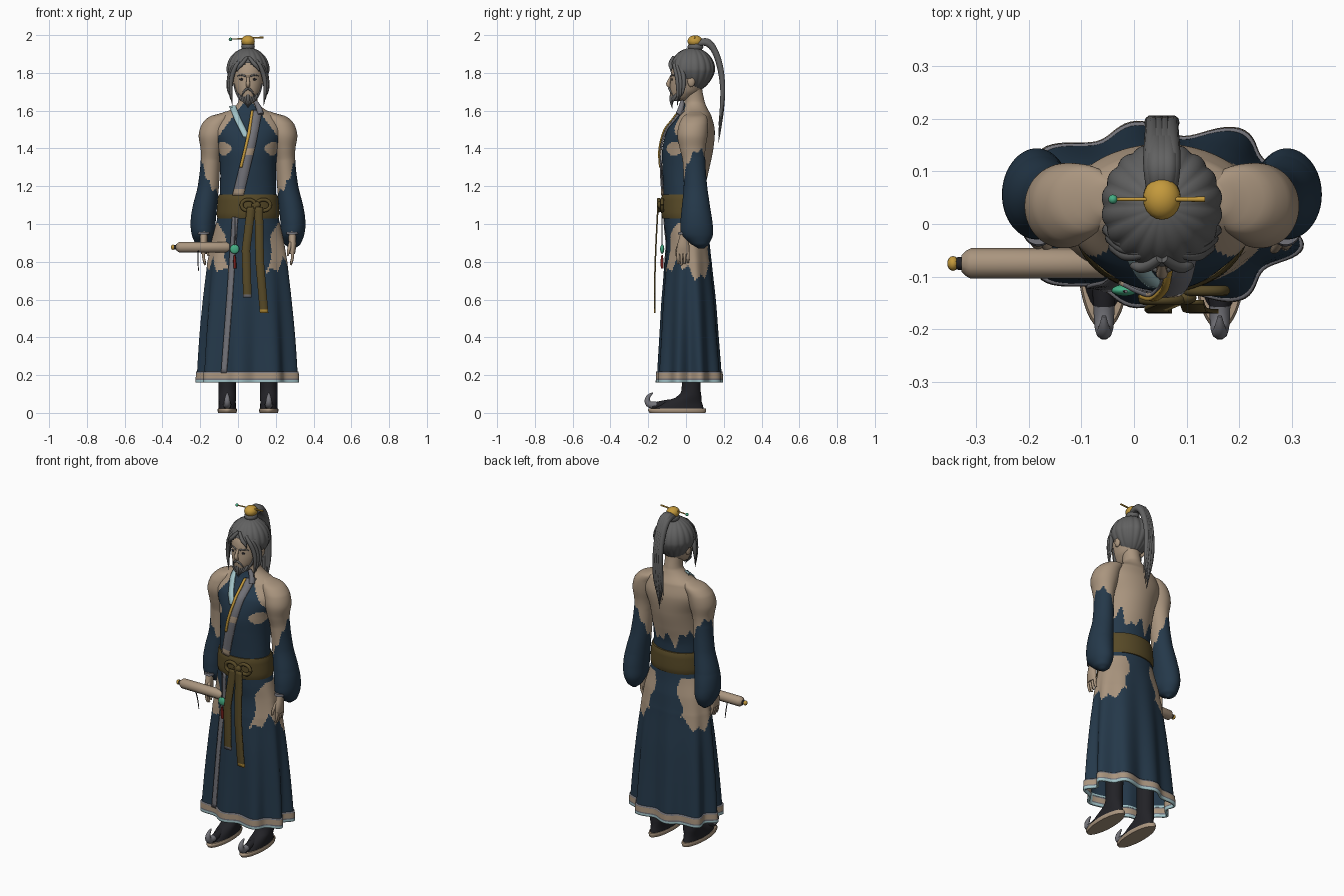
import bpy, bmesh
from math import sin, cos, pi, acos, atan2, radians
from mathutils import Vector, Matrix

if "Cube" in bpy.data.objects:
    bpy.data.objects.remove(bpy.data.objects["Cube"])

CX = 0.053  # body centre line
COLOURS = {"skin": (.40, .30, .21), "navy": (.018, .040, .068), "hair grey": (.12, .12, .12),
           "belt brown": (.095, .067, .02), "gold": (.55, .32, .045), "pale blue": (.36, .55, .58),
           "jade": (.06, .42, .23), "black": (.016, .016, .02), "red": (.18, .012, .01),
           "trim grey": (.17, .17, .19)}
MATS = {}
for key, rgb in COLOURS.items():
    m = bpy.data.materials.new(key)
    m.use_nodes = True
    m.diffuse_color = (*rgb, 1)
    m.node_tree.nodes["Principled BSDF"].inputs["Base Color"].default_value = (*rgb, 1)
    MATS[key] = m


def finish(name, bm, rule):
    """Turn a bmesh into an object; rule is a colour name or a function of the face centre."""
    bmesh.ops.recalc_face_normals(bm, faces=bm.faces)
    me = bpy.data.meshes.new(name)
    used = []
    for f in bm.faces:
        key = rule if isinstance(rule, str) else rule(f.calc_center_median())
        if key not in used:
            used.append(key)
            me.materials.append(MATS[key])
        f.material_index = used.index(key)
    bm.to_mesh(me)
    bm.free()
    ob = bpy.data.objects.new(name, me)
    bpy.context.collection.objects.link(ob)
    return ob


def thicken(ob, amount, offset):
    sol = ob.modifiers.new("thickness", 'SOLIDIFY')
    sol.thickness, sol.offset = amount, offset


def sample(secs, z):
    """Smoothly interpolate sections (z, cx, cy, rx, ry) listed from top to bottom."""
    z = min(max(z, secs[-1][0]), secs[0][0])
    i = next(k for k in range(len(secs) - 1) if z >= secs[k + 1][0])
    p, q = secs[i], secs[i + 1]
    o, r = secs[max(i - 1, 0)], secs[min(i + 2, len(secs) - 1)]
    u = (p[0] - z) / (p[0] - q[0])
    return [b + .5 * u * (c - a + u * (2 * a - 5 * b + 4 * c - d + u * (3 * (b - c) + d - a)))
            for a, b, c, d in zip(o[1:], p[1:], q[1:], r[1:])]


def pleat(z, a, fold):
    """Radius factor of the cloth folds, growing towards the hem."""
    a = atan2(sin(a), cos(a))
    return 1 + fold * min(max((1 - z) / .8, 0), 1) * (cos(9 * (abs(a) - radians(100))) - .5 * cos(4 * a))


def surf(secs, z, a, fold=0, grow=0):
    cx, cy, rx, ry = sample(secs, z)
    f = pleat(z, a, fold)
    return Vector((cx + (rx + grow) * f * cos(a), cy + (ry + grow) * f * sin(a), z))


def front_y(secs, x, z, fold=0):
    cx, cy, rx, ry = sample(secs, z)
    a = -pi / 2
    for _ in range(6):
        a = -acos(min(max((x - cx) / rx / pleat(z, a, fold), -.98), .98))
    return surf(secs, z, a, fold).y


def loft(name, secs, rule, nz=40, n=48, top=None, bottom=None, fold=0, grow=0, cap=True):
    bm = bmesh.new()
    top = secs[0][0] if top is None else top
    bottom = secs[-1][0] if bottom is None else bottom
    rings = [[bm.verts.new(surf(secs, top + (bottom - top) * j / nz, 2 * pi * i / n, fold, grow))
              for i in range(n)] for j in range(nz + 1)]
    for a, b in zip(rings, rings[1:]):
        for i in range(n):
            bm.faces.new((a[i], a[i - 1], b[i - 1], b[i]))
    if cap:
        bm.faces.new(rings[0])
        bm.faces.new(rings[-1])
    return finish(name, bm, rule)


def ball(name, loc, scale, rule, seg=20):
    bm = bmesh.new()
    bmesh.ops.create_uvsphere(bm, u_segments=seg, v_segments=seg // 2, radius=1,
                              matrix=Matrix.Translation(loc) @ Matrix.Diagonal((*scale, 1)))
    return finish(name, bm, rule)


def tube(name, pts, radii, colour, kind='NURBS'):
    cu = bpy.data.curves.new(name, 'CURVE')
    cu.dimensions, cu.use_fill_caps = '3D', True
    cu.bevel_depth, cu.bevel_resolution, cu.resolution_u = 1, 3, 6
    sp = cu.splines.new(kind)
    sp.points.add(len(pts) - 1)
    for p, co, r in zip(sp.points, pts, radii):
        p.co, p.radius = (*co, 1), max(r, .0008)
    if kind == 'NURBS':
        sp.order_u, sp.use_endpoint_u = 3, True
    cu.materials.append(MATS[colour])
    ob = bpy.data.objects.new(name, cu)
    bpy.context.collection.objects.link(ob)
    bpy.ops.object.select_all(action='DESELECT')
    ob.select_set(True)
    bpy.context.view_layer.objects.active = ob
    bpy.ops.object.convert(target='MESH')


def ribbon(name, path, width, depth, rule, n=30):
    """Flat strip through (x, z) points; depth(x, z) gives its y."""
    bm = bmesh.new()
    rows = []
    for k in range(n + 1):
        t = k / n * (len(path) - 1)
        i = min(int(t), len(path) - 2)
        x, z = Vector(path[i]).lerp(Vector(path[i + 1]), t - i)
        rows.append([bm.verts.new((x + w, depth(x + w, z) - .006, z))
                     for w in (-width / 2, 0, width / 2)])
    for a, b in zip(rows, rows[1:]):
        for i in range(2):
            bm.faces.new((a[i], b[i], b[i + 1], a[i + 1]))
    thicken(finish(name, bm, rule), .008, 0)


def zig(a, k):
    return abs((a * k) % 2 - 1)


# Torso: halter front, bare shoulders and back with a ragged lower edge
TORSO = [(1.72, CX, .035, .05, .05), (1.645, CX, .045, .052, .054), (1.61, CX, .048, .085, .066),
         (1.575, CX, .046, .15, .088), (1.5, CX, .027, .185, .125), (1.4, CX, .01, .158, .135),
         (1.3, CX, .0, .148, .125), (1.2, CX, -.008, .148, .112), (1.02, CX, -.005, .155, .11)]


def torso_colour(c):
    d, (cx, cy, rx, ry) = abs(c.x - CX), sample(TORSO, c.z)
    a = atan2((c.y - cy) / ry, (c.x - cx) / rx)
    if c.y > cy + .02:
        return "navy" if c.z < 1.17 + .06 * zig(a, 2.6) + .06 * zig(a + .2, 4.3) + .9 * max(d - .07, 0) else "skin"
    if ((d - .125) / .042) ** 2 + ((c.z - 1.40) / .035) ** 2 < 1 + .3 * sin(9 * a):
        return "skin"
    return "navy" if c.z < 1.635 and d < .055 + (1.6 - c.z) * .75 else "skin"


loft("torso", TORSO, torso_colour, 110, 128)

# Long pleated skirt with worn hips, hem trim and lining
SKIRT = [(1.06, CX, -.005, .158, .112), (.98, CX, .0, .175, .113), (.9, CX, .01, .195, .115),
         (.8, CX, .012, .213, .124), (.6, CX, .014, .234, .142), (.4, CX, .016, .25, .154),
         (.165, CX, .018, .26, .166)]
FOLD = .085


def skirt_colour(c):
    cx, cy, rx, ry = sample(SKIRT, c.z)
    u, v = (c.x - cx) / rx, (c.y - cy) / ry
    a = atan2(v, abs(u))
    edge = .68 + .10 * zig(a + .45, 1.1) + .05 * zig(a, 4)
    inner = (.52 + 2.2 * max(c.z - .84, 0) if v < 0 else .45) + .08 * sin(32 * c.z)
    return "skin" if abs(u) > inner and edge < c.z < 1.01 else "navy"


loft("skirt", SKIRT, skirt_colour, 100, 144, fold=FOLD, cap=False)
loft("skirt_lining", SKIRT, lambda c: "pale blue" if c.z < .22 else "navy", 20, 144,
     top=.6, fold=FOLD, grow=-.006, cap=False)
hem = loft("hem_trim", SKIRT, lambda c: "pale blue" if c.z < .175 else "skin" if .185 < c.z < .208 else "trim grey",
           8, 144, top=.218, bottom=.16, fold=FOLD, grow=.006, cap=False)
thicken(hem, .012, -1)

# Belt, bow and hanging tails
BELT = [(1.155, CX, -.006, .155, .119), (1.14, CX, -.006, .16, .125), (1.05, CX, -.005, .166, .126),
        (1.03, CX, -.005, .162, .12)]
loft("belt", BELT, "belt brown", 8, 64)
for x in (.055, .135):
    ring = [(x + .038 * cos(k * pi / 6), front_y(BELT, x, 1.1) - .012, 1.1 + .03 * sin(k * pi / 6))
            for k in range(13)]
    tube("bow_loop", ring, [.01] * 13, "belt brown")
ball("bow_knot", (.095, -.14, 1.1), (.024, .014, .02), "belt brown")
for tail, tip in (([(.07, 1.09), (.042, .86), (.05, .61)], "trim grey"),
                  ([(.11, 1.09), (.115, .8), (.138, .53)], "gold")):
    end = tail[-1][1]
    ribbon("belt_tail", tail, .045, lambda x, z: -.142 - .018 * sin(min(1.1 - z, .5) * pi),
           lambda c: tip if c.z < end + .022 else "belt brown")

# Robe edges and crossing chest bands
chest = lambda x, z: front_y(TORSO, x, z)
ribbon("robe_edge", [(-.015, 1.04), (-.045, .6), (-.075, .21)], .03,
       lambda x, z: front_y(SKIRT, x, z, FOLD), "trim grey")
ribbon("collar_right", [(-.03, 1.625), (.0, 1.55), (.045, 1.46)], .035, chest, "pale blue")
ribbon("chest_band", [(.1, 1.6), (.065, 1.42), (.0, 1.15)], .058, lambda x, z: chest(x, z) - .004,
       lambda c: "skin" if 1.36 < c.z < 1.40 or c.z < 1.18 else "trim grey")
ribbon("gold_cord", [(.075, 1.6), (.058, 1.48), (.015, 1.3)], .014,
       lambda x, z: chest(x, z) - .011, "gold")
tube("collar_left", [(.09, -.02, 1.65), (.115, -.022, 1.615), (.12, -.04, 1.58)],
     [.01, .018, .016], "trim grey")

# Arms, sleeves, hands and feet
for s, side in ((1, "left"), (-1, "right")):
    X = lambda d: CX + s * d
    ARM = [(z, X(d), cy, rx, ry) for z, d, cy, rx, ry in (
        (1.595, .1, .05, .02, .03), (1.57, .142, .047, .06, .062), (1.53, .172, .04, .072, .076),
        (1.47, .187, .034, .074, .08), (1.4, .193, .035, .058, .068), (1.34, .198, .042, .052, .06),
        (1.2, .21, .05, .056, .062), (1.08, .23, .053, .065, .076), (1.0, .238, .056, .066, .085),
        (.94, .237, .06, .06, .082), (.89, .236, .075, .04, .045), (.87, .235, .08, .015, .015))]

    def arm_colour(c):
        cx, cy, rx, ry = sample(ARM, c.z)
        o, b = s * (c.x - cx) / rx, (c.y - cy) / ry
        return "navy" if c.z < 1.265 + .09 * o + .06 * b + .03 * zig(atan2(b, o), 2.5) else "skin"

    loft(side + "_arm_and_sleeve", ARM, arm_colour, 100, 64)
    HAND = [(z, X(d), y, rx, ry) for z, d, y, rx, ry in (
        (1.0, .235, .005, .02, .025), (.93, .235, -.01, .02, .025), (.88, .236, -.015, .019, .033),
        (.84, .235, -.016, .014, .034))]
    loft(side + "_hand", HAND, "skin", 12, 20)
    loft(side + "_cuff", HAND, "trim grey", 2, 24, top=.958, bottom=.944, grow=.011)
    for k in range(4):
        y, tip = -.042 + .0175 * k, .782 + .007 * abs(k - 1)
        tube(side + "_finger", [(X(.235), y, .85), (X(.238), y, .815), (X(.226), y, tip)],
             [.009, .0085, .005], "skin")
    tube(side + "_thumb", [(X(.225), -.03, .9), (X(.215), -.052, .865), (X(.21), -.05, .83)],
         [.01, .01, .005], "skin")

    f = X(.11)
    loft(side + "_boot", [(.5, f, .03, .05, .055), (.12, f, .027, .046, .05), (.085, f, .018, .047, .064),
                          (.06, f, -.015, .045, .098), (.02, f, -.04, .046, .135)], "black", 24, 32)
    loft(side + "_sole", [(.024, f, -.045, .048, .15), (.015, f, -.048, .052, .155),
                          (0, f, -.045, .048, .148)], "skin", 4, 36)
    tube(side + "_toe", [(f, -.06, .055), (f, -.12, .045), (f, -.18, .035)], [.02, .025, .018], "black")
    tube(side + "_toe_curl", [(f, -.155, .042), (f, -.2, .035), (f, -.208, .088), (f, -.175, .105)],
         [.02, .019, .013, .004], "trim grey")

# Head and face
HEAD = [(1.91, CX, .035, .03, .035), (1.88, CX, .032, .065, .07), (1.82, CX, .018, .081, .092),
        (1.75, CX, .008, .08, .091), (1.7, CX, -.005, .066, .08), (1.665, CX, -.025, .043, .055),
        (1.65, CX, -.035, .02, .03)]
loft("head", HEAD, "skin", 30, 40)
tube("nose", [(CX, -.076, 1.785), (CX, -.092, 1.755), (CX, -.096, 1.735), (CX, -.078, 1.725)],
     [.006, .009, .013, .008], "skin")
for s in (1, -1):
    at = lambda d, z, out=0: (CX + s * d, front_y(HEAD, CX + s * d, z) - out, z)
    ball("eye", at(.033, 1.766), (.014, .004, .006), "black", 12)
    tube("eyebrow", [at(.012, 1.782), at(.035, 1.795), at(.058, 1.782)], [.005, .006, .002], "hair grey")
    tube("moustache", [at(.0, 1.717, .004), at(.022, 1.712, .004), at(.036, 1.67, .006)],
         [.006, .008, .001], "hair grey")
    tube("jaw_beard", [at(.073, 1.745), at(.06, 1.69), at(.03, 1.66)], [.004, .012, .013], "hair grey")
    ball("ear", (CX + s * .088, .028, 1.755), (.012, .02, .03), "skin")
    tube("fringe_lock", [(CX + s * .004, -.066, 1.885), (CX + s * .03, -.086, 1.85), (CX + s * .055, -.078, 1.825),
                         (CX + s * .06, -.08, 1.805)], [.008, .012, .009, .001], "hair grey")
    for k in range(3):
        e = .088 + .006 * k
        tube("side_lock", [(CX + s * .03, -.055, 1.875), (CX + s * (.06 + .01 * k), -.065 + .015 * k, 1.85),
                           (CX + s * e, -.045 + .018 * k, 1.78), (CX + s * (e + .006), -.042 + .014 * k, 1.70),
                           (CX + s * (e - .006), -.045 + .01 * k, 1.625 + .025 * k)],
             [.006, .012, .013, .009, .001], "hair grey")
for k in range(-4, 5):
    tube("beard_lock", [(CX + .011 * k, -.075 + .007 * abs(k), 1.69), (CX + .0105 * k, -.086 + .005 * abs(k), 1.66),
                        (CX + .005 * k, -.072, 1.612 + .008 * abs(k))], [.008, .011, .001], "hair grey")

# Hair cap combed in ridges towards the topknot
bm = bmesh.new()
bmesh.ops.create_uvsphere(bm, u_segments=108, v_segments=40, radius=1)
for v in bm.verts:
    r = 1 + .045 * abs(sin(9 * atan2(v.co.y, v.co.x))) - .03
    low = 1 - .2 * max(-v.co.z, 0)
    v.co = (CX + .114 * r * low * v.co.x, .034 + .119 * r * low * v.co.y, 1.815 + .118 * v.co.z)
bare = [f for f in bm.faces for c in [f.calc_center_median()]
        if c.y < .02 and c.z < (1.855 - .6 * abs(c.x - CX) if c.y < -.02 else 1.77)]
bmesh.ops.delete(bm, geom=bare, context='FACES')
finish("hair_cap", bm, "hair grey")

# Topknot, crown, hairpin and ponytail
ball("topknot", (CX, .05, 1.938), (.036, .042, .026), "hair grey")
ball("crown", (CX, .048, 1.968), (.036, .04, .031), "gold")
tube("hairpin", [(-.04, .047, 1.978), (.135, .047, 1.988)], [.003, .005], "gold", 'POLY')
ball("hairpin_bead", (-.04, .047, 1.978), (.009, .009, .009), "jade", 12)
for k in range(-3, 4):
    x, h = CX + .0055 * k, .005 * (k % 2)
    tube("ponytail_strand", [(x, .06, 1.95), (x, .1, 1.982 - 2 * h), (x, .155, 1.925), (x, .19 + h, 1.79),
                             (CX + .008 * k, .198 - h, 1.62), (CX + .007 * k, .172, 1.43 + .03 * abs(k))],
         [.012, .02, .018, .014, .012, .001], "hair grey")

# Scroll case at the hip with pendant and tassel
tube("scroll_case", [(x, -.075, .877) for x in (-.328, -.318, -.31, -.06, -.045)],
     [.016, .025, .029, .029, .022], "skin", 'POLY')
tube("scroll_neck", [(-.342, -.075, .877), (-.326, -.075, .877)], [.011, .013], "black", 'POLY')
ball("scroll_cap", (-.344, -.075, .877), (.011, .014, .014), "gold", 16)
tube("scroll_string", [(-.21, -.1, .86), (-.215, -.075, .81), (-.208, -.075, .75)], [.003, .003, .002], "black")
tube("pendant_cord", [(-.015, -.128, 1.04), (-.018, -.128, .88)], [.003, .003], "trim grey")
ball("pendant", (-.018, -.126, .867), (.025, .011, .025), "jade")
tube("tassel", [(-.018, -.126, .835), (-.018, -.128, .81), (-.016, -.126, .765)], [.004, .01, .007], "red")

# Smooth shading with crisp edges
bpy.ops.object.select_all(action='DESELECT')
for ob in bpy.context.collection.objects:
    if ob.type == 'MESH':
        ob.select_set(True)
        bpy.context.view_layer.objects.active = ob
bpy.ops.object.shade_smooth_by_angle(angle=.8)
